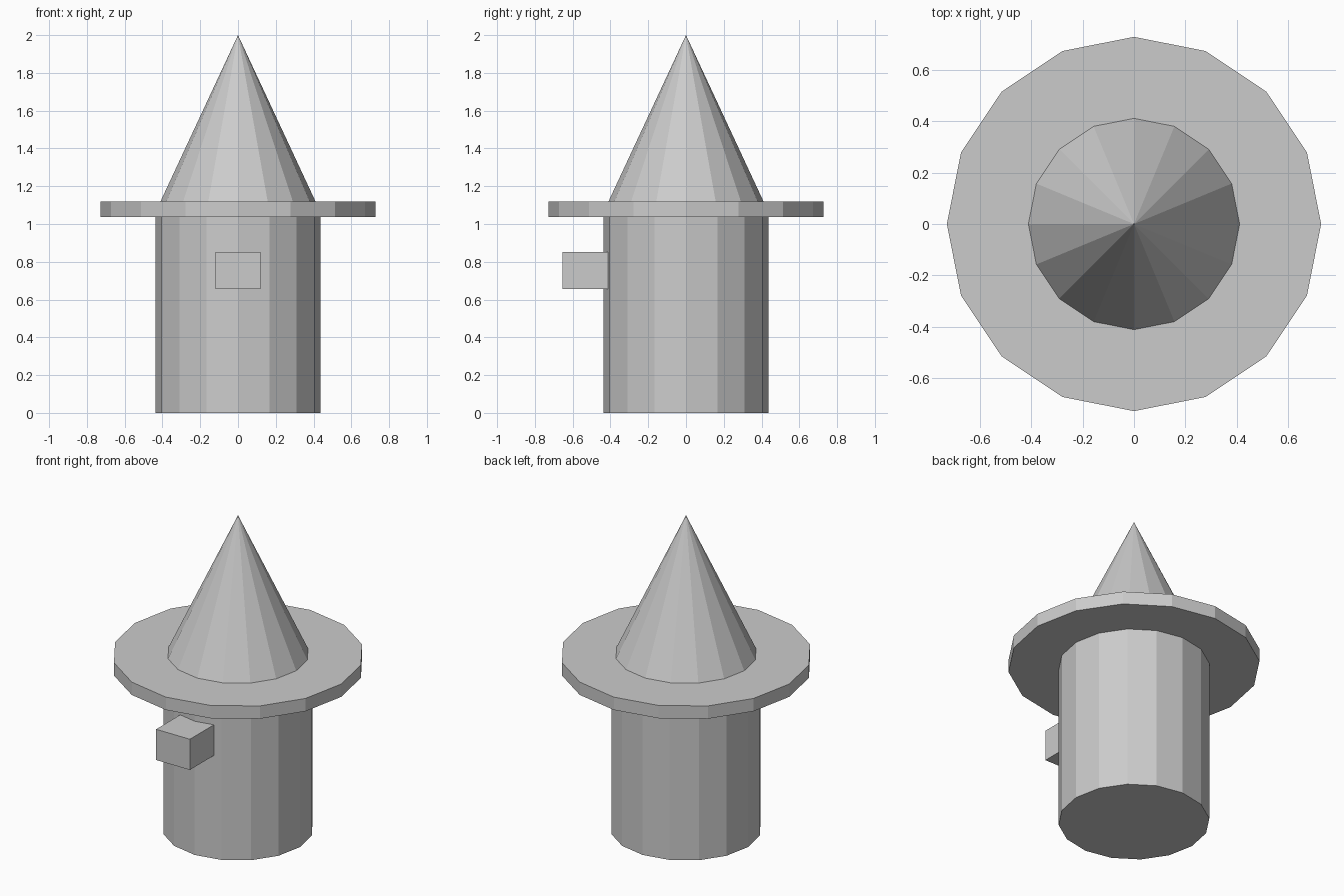
import bpy

if "Cube" in bpy.data.objects:
    bpy.data.objects.remove(bpy.data.objects["Cube"])

SIDES = 16

grey = bpy.data.materials.new("light_grey")
grey.diffuse_color = (0.6, 0.6, 0.6, 1.0)
grey.use_nodes = True
grey.node_tree.nodes["Principled BSDF"].inputs["Base Color"].default_value = grey.diffuse_color


def tapered(name, r_bottom, r_top, z0, z1):
    """Upright 16-sided cylinder or cone between two heights."""
    bpy.ops.mesh.primitive_cone_add(vertices=SIDES, radius1=r_bottom, radius2=r_top,
                                    depth=z1 - z0, location=(0, 0, (z0 + z1) / 2))
    ob = bpy.context.object
    ob.name = name
    ob.data.materials.append(grey)
    return ob


def box(name, lo, hi):
    """Axis-aligned box between two corners."""
    bpy.ops.mesh.primitive_cube_add(size=1, location=[(a + b) / 2 for a, b in zip(lo, hi)])
    ob = bpy.context.object
    ob.name = name
    ob.scale = [b - a for a, b in zip(lo, hi)]
    bpy.ops.object.transform_apply(location=False, rotation=False, scale=True)
    ob.data.materials.append(grey)
    return ob


# Body, hat brim and pointed hat
tapered("body", 0.437, 0.437, 0.0, 1.036)
tapered("hat_brim", 0.728, 0.728, 1.036, 1.118)
tapered("hat_cone", 0.411, 0.0, 1.118, 2.0)

# Square block on the front
box("nose", (-0.119, -0.655, 0.657), (0.119, -0.413, 0.853))
